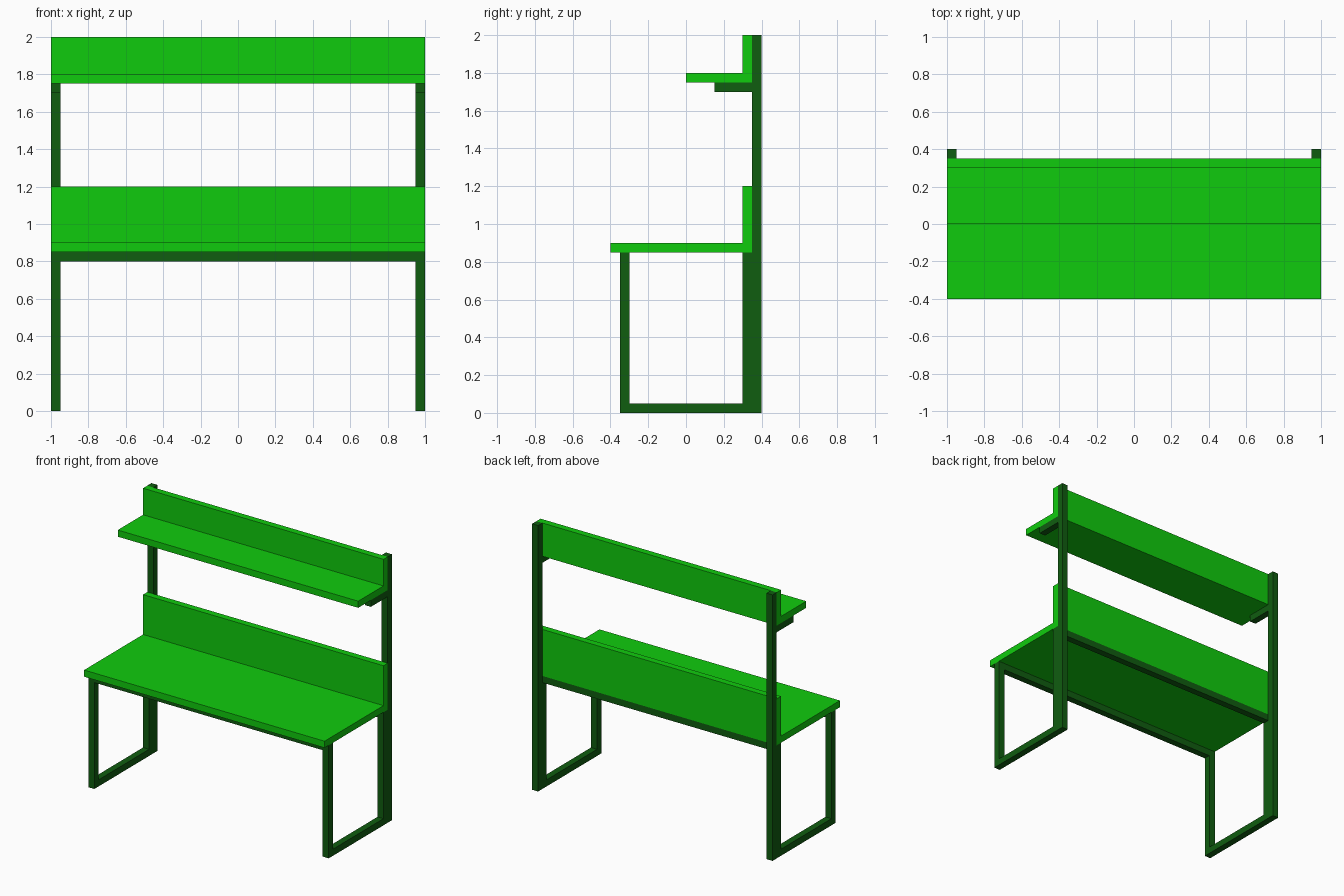
import bpy, bmesh
from mathutils import Vector

if "Cube" in bpy.data.objects:
    bpy.data.objects.remove(bpy.data.objects["Cube"])


def material(name, rgb):
    m = bpy.data.materials.new(name)
    m.diffuse_color = (*rgb, 1)
    m.use_nodes = True
    m.node_tree.nodes["Principled BSDF"].inputs["Base Color"].default_value = m.diffuse_color
    return m


BOARD = material("board_green", (0.005, 0.6, 0.004))
FRAME = material("frame_dark_green", (0.005, 0.11, 0.005))


def extrude(name, profile, axis, start, end, mat):
    """Extrude a profile along x (points are y,z) or along y (points are x,z)."""
    bm = bmesh.new()
    if axis == "x":
        pts = [(start, a, b) for a, b in profile]
        move = Vector((end - start, 0, 0))
    else:
        pts = [(a, start, b) for a, b in profile]
        move = Vector((0, end - start, 0))
    face = bm.faces.new([bm.verts.new(p) for p in pts])
    new = bmesh.ops.extrude_face_region(bm, geom=[face])["geom"]
    bmesh.ops.translate(bm, vec=move, verts=[v for v in new if isinstance(v, bmesh.types.BMVert)])
    bmesh.ops.recalc_face_normals(bm, faces=bm.faces)
    mesh = bpy.data.meshes.new(name)
    bm.to_mesh(mesh)
    bm.free()
    mesh.materials.append(mat)
    obj = bpy.data.objects.new(name, mesh)
    bpy.context.collection.objects.link(obj)
    return obj


def l_profile(front, bottom, top):
    return [(front, bottom), (0.35, bottom), (0.35, top), (0.3, top),
            (0.3, bottom + 0.05), (front, bottom + 0.05)]


# Boards with upright backs
extrude("worktop_with_splashback", l_profile(-0.4, 0.85, 1.2), "x", -1, 1, BOARD)
extrude("shelf_with_back", l_profile(0, 1.75, 2), "x", -1, 1, BOARD)

# Front and rear leg arches, each two legs and a top rail
arch = [(-1, 0), (-0.95, 0), (-0.95, 0.8), (0.95, 0.8),
        (0.95, 0), (1, 0), (1, 0.85), (-1, 0.85)]
extrude("front_leg_arch", arch, "y", -0.35, -0.3, FRAME)
extrude("rear_leg_arch", arch, "y", 0.3, 0.35, FRAME)

# Floor runners and tall posts with shelf brackets on both sides
runner = [(-0.3, 0), (0.3, 0), (0.3, 0.05), (-0.3, 0.05)]
post = [(0.35, 0), (0.4, 0), (0.4, 2), (0.35, 2),
        (0.35, 1.75), (0.15, 1.75), (0.15, 1.7), (0.35, 1.7)]
for side, x in (("left", -1), ("right", 0.95)):
    extrude(f"{side}_floor_runner", runner, "x", x, x + 0.05, FRAME)
    extrude(f"{side}_post_with_bracket", post, "x", x, x + 0.05, FRAME)
